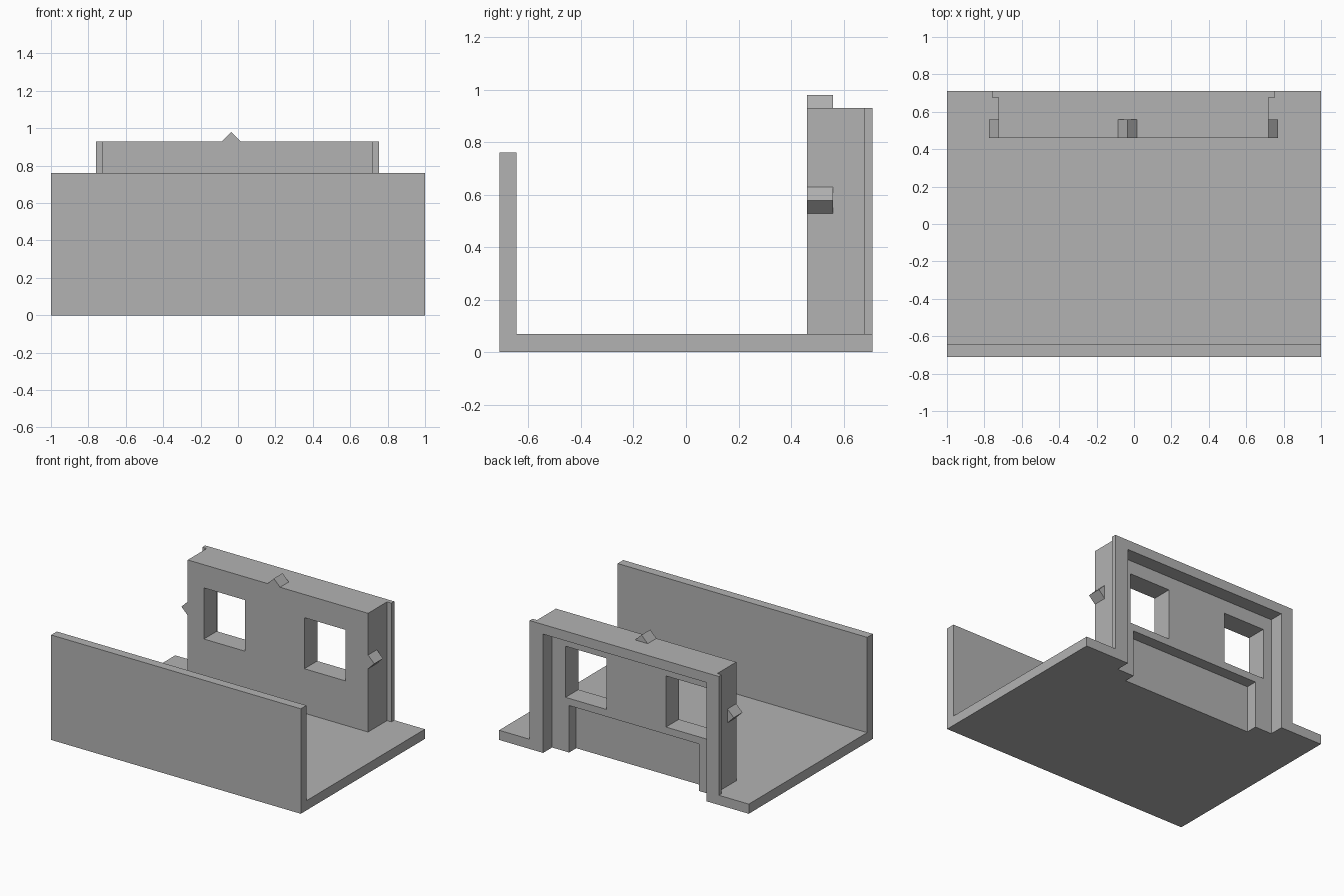
import bpy, bmesh
from mathutils import Vector

cube = bpy.data.objects.get("Cube")
if cube:
    bpy.data.objects.remove(cube, do_unlink=True)

grey = bpy.data.materials.new("plain grey")
grey.use_nodes = True
colour = (0.45, 0.45, 0.45, 1)
grey.diffuse_color = colour
grey.node_tree.nodes["Principled BSDF"].inputs["Base Color"].default_value = colour


def prism(name, outline, place, depth):
    """Extrude a flat outline; place maps each 2D point to 3D."""
    bm = bmesh.new()
    face = bm.faces.new([bm.verts.new(place(a, b)) for a, b in outline])
    new = bmesh.ops.extrude_face_region(bm, geom=[face])["geom"]
    bmesh.ops.translate(bm, vec=Vector(depth),
                        verts=[g for g in new if isinstance(g, bmesh.types.BMVert)])
    bmesh.ops.recalc_face_normals(bm, faces=bm.faces)
    mesh = bpy.data.meshes.new(name)
    bm.to_mesh(mesh)
    bm.free()
    mesh.materials.append(grey)
    obj = bpy.data.objects.new(name, mesh)
    bpy.context.collection.objects.link(obj)
    return obj


def box(name, x, y, z):
    outline = [(x[0], y[0]), (x[1], y[0]), (x[1], y[1]), (x[0], y[1])]
    return prism(name, outline, lambda a, b: (a, b, z[0]), (0, 0, z[1] - z[0]))


FRONT, BACK = -0.71, 0.71
FLOOR, TOP = 0.07, 0.93
WALL_Y = 0.46      # inner face of the rear wall
PANEL_Y = 0.607    # back of the window panel
THIN_Y = 0.525     # back of the thin panel under the windows

# Floor and front wall as one L-shaped section
tray = prism("floor_and_front_wall",
             [(FRONT, 0), (BACK, 0), (BACK, FLOOR), (-0.645, FLOOR),
              (-0.645, 0.76), (FRONT, 0.76)],
             lambda y, z: (-1, y, z), (2, 0, 0))

# Rear wall with a narrow flange along both back edges
rear = prism("rear_wall",
             [(-0.725, WALL_Y), (0.72, WALL_Y), (0.72, 0.677), (0.755, 0.677),
              (0.755, BACK), (-0.76, BACK), (-0.76, 0.677), (-0.725, 0.677)],
             lambda x, y: (x, y, FLOOR), (0, 0, TOP - FLOOR))

# Recesses run down through the floor; windows pass through the wall
recesses = [box("upper_recess_cutter", (-0.663, 0.648), (PANEL_Y, 0.9), (-0.1, 0.86)),
            box("lower_recess_cutter", (-0.528, 0.512), (THIN_Y, 0.8), (-0.2, 0.34))]
windows = [box("window_cutter", (x, x + 0.33), (0.3, 1), (0.392, 0.762))
           for x in (-0.595, 0.21)]

for target, cutters in ((tray, recesses), (rear, recesses + windows)):
    for cutter in cutters:
        mod = target.modifiers.new("cut", 'BOOLEAN')
        mod.operation = 'DIFFERENCE'
        mod.solver = 'EXACT'
        mod.object = cutter
    graph = bpy.context.evaluated_depsgraph_get()
    result = bpy.data.meshes.new_from_object(target.evaluated_get(graph))
    target.modifiers.clear()
    target.data = result
for cutter in recesses + windows:
    bpy.data.objects.remove(cutter, do_unlink=True)

# Small triangular locating ridges on the top and both sides
R = 0.05
LOCK_Z = 0.578
for name, outline in (
        ("top_ridge", [(-0.035 - R, TOP), (-0.035 + R, TOP), (-0.035, TOP + R)]),
        ("left_ridge", [(0.72, LOCK_Z - R), (0.72, LOCK_Z + R), (0.72 + R, LOCK_Z)]),
        ("right_ridge", [(-0.725, LOCK_Z - R), (-0.725, LOCK_Z + R), (-0.725 - R, LOCK_Z)])):
    prism(name, outline, lambda x, z: (x, WALL_Y, z), (0, 0.1, 0))
